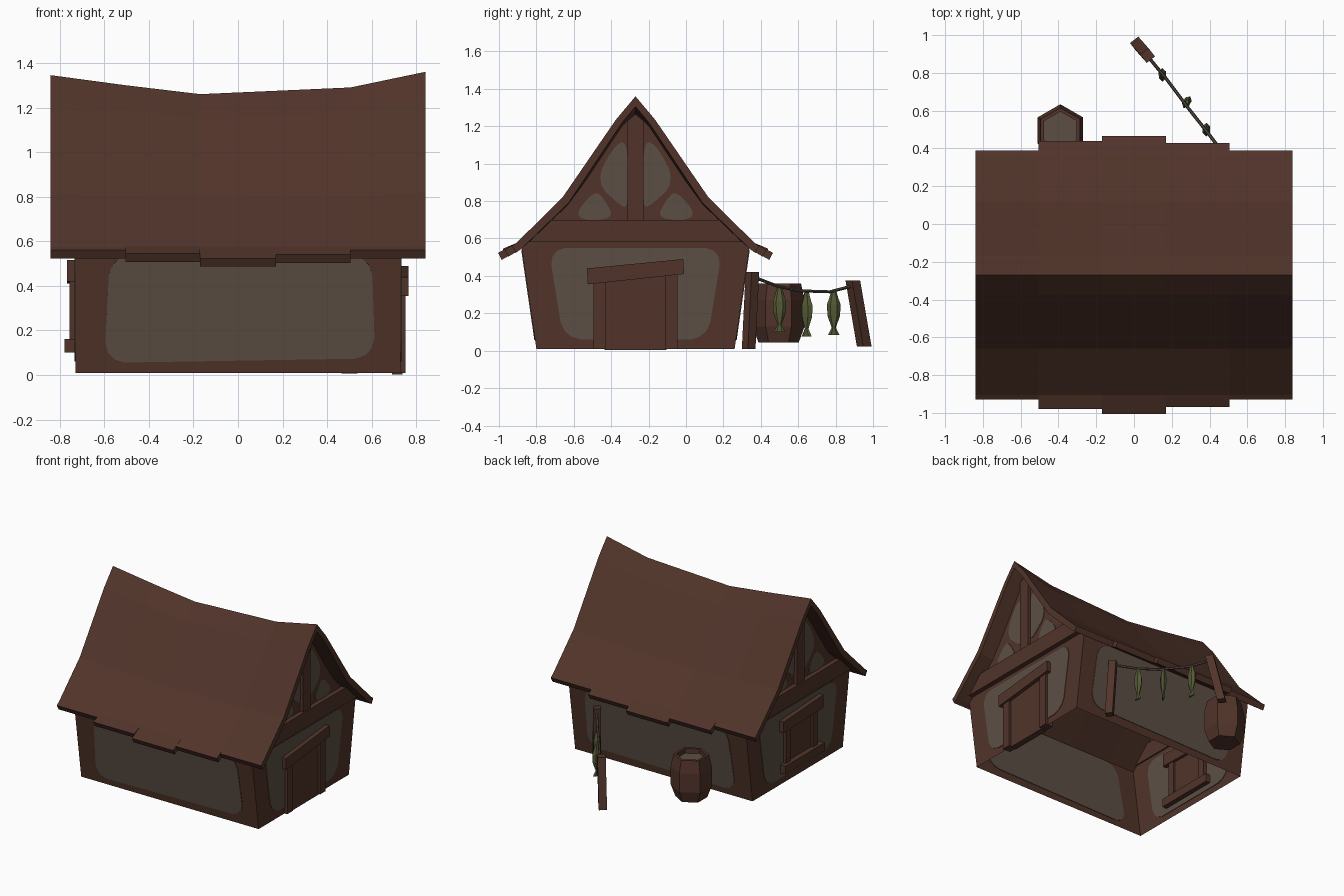
import bpy, bmesh, math
from mathutils import Vector

if "Cube" in bpy.data.objects:
    bpy.data.objects.remove(bpy.data.objects["Cube"])

YC = -0.27      # ridge line of the house in y
WX = 0.73       # half length of the walls


def mat(name, col):
    m = bpy.data.materials.new(name)
    m.diffuse_color = (*col, 1)
    m.use_nodes = True
    m.node_tree.nodes["Principled BSDF"].inputs["Base Color"].default_value = m.diffuse_color
    return m


WOOD = mat("brown wood", (0.082, 0.034, 0.023))
PLASTER = mat("grey plaster", (0.108, 0.078, 0.060))
FISH = mat("olive fish", (0.090, 0.100, 0.036))
ROPE = mat("grey rope", (0.090, 0.066, 0.052))


def make(name, verts, faces, *mats, fix=True):
    me = bpy.data.meshes.new(name)
    me.from_pydata([tuple(v) for v in verts], [], faces)
    for m in mats:
        me.materials.append(m)
    bm = bmesh.new()
    bm.from_mesh(me)
    bmesh.ops.remove_doubles(bm, verts=bm.verts, dist=1e-5)
    if fix:
        bmesh.ops.recalc_face_normals(bm, faces=bm.faces)
    bm.to_mesh(me)
    bm.free()
    ob = bpy.data.objects.new(name, me)
    bpy.context.collection.objects.link(ob)
    return ob


def prism(name, pts, off, m):
    """Extrude a 3D outline along a vector."""
    n, off = len(pts), Vector(off)
    v = [Vector(p) for p in pts]
    v += [p + off for p in v]
    f = [list(range(n)), list(range(n, 2 * n))[::-1]]
    f += [[i, (i + 1) % n, (i + 1) % n + n, i + n] for i in range(n)]
    return make(name, v, f, m)


def box(name, x0, x1, y0, y1, z0, z1, m=WOOD):
    return prism(name, [(x0, y0, z0), (x0, y1, z0), (x0, y1, z1), (x0, y0, z1)],
                 (x1 - x0, 0, 0), m)


def loft(name, rings, m):
    """Join equal-sized rings of points and cap both ends."""
    n = len(rings[0])
    v = [p for r in rings for p in r]
    f = [[k * n + i, k * n + (i + 1) % n, (k + 1) * n + (i + 1) % n, (k + 1) * n + i]
         for k in range(len(rings) - 1) for i in range(n)]
    f += [list(range(n))[::-1], list(range(len(v) - n, len(v)))]
    return make(name, v, f, *(m if isinstance(m, list) else [m]))


def rounded(pts, times=2):
    """Cut the corners of an outline so that it looks rounded."""
    for k in range(times):
        out = []
        for i, p in enumerate(pts):
            a, p, b = Vector(pts[i - 1]), Vector(p), Vector(pts[(i + 1) % len(pts)])
            for q in (a, b):
                d = q - p
                out.append(p + d * min(0.25, (0.06 if k == 0 else 0.03) / max(d.length, 1e-6)))
        pts = out
    return pts


# Roof: sagging slab in five strips with stepped eaves
XS = [-0.84, -0.505, -0.17, 0.17, 0.505, 0.84]
RIDGE = [1.345, 1.30, 1.26, 1.275, 1.29, 1.36]
EAVE = [(0.66, 0.56), (0.71, 0.545), (0.735, 0.523), (0.70, 0.54), (0.66, 0.56)]
TOP = [(0, 1.36), (0.105, 1.235), (0.39, 0.82), (0.635, 0.578)]
BOT = [(0, 1.305), (0.075, 1.215), (0.358, 0.79), (0.61, 0.545)]
verts, faces = [], []
for s in (-1, 1):
    for k, (ey, ez) in enumerate(EAVE):
        b = len(verts)
        for j in (k, k + 1):
            for prof in (TOP + [(ey, ez)], BOT + [(ey - 0.02, ez - 0.037)]):
                for y, z in prof:
                    z -= (1.36 - RIDGE[j]) * max(0, (z - 0.56) / 0.8)
                    verts.append((XS[j], YC + s * y, z))
        for i in range(4):
            faces.append([b + i, b + i + 1, b + i + 11, b + i + 10])
            faces.append([b + i + 5, b + i + 6, b + i + 16, b + i + 15])
            if k == 0 or i == 3:
                faces.append([b + i, b + i + 1, b + i + 6, b + i + 5])
            if k == 4 or i == 3:
                faces.append([b + i + 10, b + i + 11, b + i + 16, b + i + 15])
        faces.append([b + 4, b + 9, b + 19, b + 14])
make("roof", verts, faces, WOOD)


# Walls: thin open shell, leaning outwards at front and back
def side(s, x, z):
    return Vector((x, YC + s * (0.53 + 0.08 * (z - 0.01) / 0.55), z))


half = [(0.53, 0.01), (0.61, 0.56), (0.36, 0.785), (0.08, 1.20)]
gable = half + [(0, 1.265)] + [(-y, z) for y, z in half[::-1]]
verts, faces = [], []
for x in (-WX, WX):
    faces.append(list(range(len(verts), len(verts) + 9)))
    verts += [(x, YC + y, z) for y, z in gable]
faces += [[0, 1, 10, 9], [8, 7, 16, 17]]
make("walls", verts, faces, WOOD)

# Plaster panels, showing on both sides of the walls
for s, nm in ((-1, "front"), (1, "back")):
    outline = rounded([(-0.60, 0.055), (0.615, 0.075), (0.60, 0.54), (-0.575, 0.54)])
    n = Vector((0, s * 0.99, -0.14)) * 0.008
    prism(nm + "_plaster", [side(s, x, z) - n / 2 for x, z in outline], n, PLASTER)

LOWER = [(-0.385, 0.06), (0.385, 0.06), (0.465, 0.55), (-0.465, 0.55)]
UPPER = [(-0.215, 0.90), (-0.12, 1.09), (-0.045, 1.13), (-0.04, 0.77), (-0.075, 0.77)]
CORNER = [(-0.345, 0.70), (-0.22, 0.86), (-0.165, 0.81), (-0.11, 0.70)]
for sx, nm in ((-1, "left"), (1, "right")):
    panels = [LOWER] + [[(m * y, z) for y, z in p] for p in (UPPER, CORNER) for m in (-1, 1)]
    for p in panels:
        prism(nm + "_gable_plaster", [(sx * WX - 0.004, YC + y, z) for y, z in rounded(p)],
              (0.008, 0, 0), PLASTER)
    # Gable timbers
    prism(nm + "_gable_beam", [(sx * 0.72, YC + y, z) for y, z in
                               [(-0.60, 0.58), (0.60, 0.58), (0.47, 0.70), (-0.47, 0.70)]],
          (sx * 0.045, 0, 0), WOOD)
    prism(nm + "_gable_post", [(sx * 0.72, YC + y, z) for y, z in
                               [(-0.043, 0.70), (0.043, 0.70), (0.043, 1.23), (0, 1.265), (-0.043, 1.23)]],
          (sx * 0.035, 0, 0), WOOD)

# Door on the right gable
box("door", 0.69, 0.737, -0.435, -0.105, 0.003, 0.41)
box("door_post", 0.69, 0.752, -0.495, -0.43, 0.01, 0.38)
box("door_post", 0.69, 0.752, -0.11, -0.045, 0.01, 0.42)
prism("door_lintel", [(0.69, -0.525, 0.355), (0.69, -0.01, 0.41), (0.69, -0.015, 0.49), (0.69, -0.53, 0.44)],
      (0.075, 0, 0), WOOD)

# Window on the left gable
box("window_shutter", -0.74, -0.715, -0.44, -0.13, 0.13, 0.46)
for y in (-0.47, -0.15):
    box("window_post", -0.755, -0.70, y, y + 0.055, 0.13, 0.45)
box("window_sill", -0.778, -0.69, -0.52, -0.06, 0.10, 0.162)
prism("window_lintel", [(-0.768, -0.52, 0.42), (-0.768, -0.05, 0.41), (-0.768, -0.05, 0.49), (-0.768, -0.52, 0.515)],
      (0.075, 0, 0), WOOD)

# Barrel with six sides and a sunken filling
rings = [[(-0.39 + r * math.cos(math.radians(30 + 60 * i)), 0.495 + r * math.sin(math.radians(30 + 60 * i)), z)
          for i in range(6)]
         for z, r in ((0.045, 0.108), (0.13, 0.139), (0.27, 0.139), (0.36, 0.12), (0.36, 0.10), (0.325, 0.10))]
barrel = loft("barrel", rings, [WOOD, PLASTER])
for f in barrel.data.polygons:
    if len(f.vertices) == 6 and f.center.z > 0.3:
        f.material_index = 1

# Drying line: two leaning posts
U = Vector((-0.62, 0.78, 0))
V = Vector((0.78, 0.62, 0))


def line_post(p0, p1, w):
    rings = [[Vector(p) + U * a * w + V * b * w for a, b in ((-1, -1), (1, -1), (1, 1), (-1, 1))]
             for p in (p0, p1)]
    loft("drying_post", rings, WOOD)


line_post((0.50, 0.335, 0.008), (0.485, 0.355, 0.42), 0.026)
line_post((0.018, 0.953, 0.022), (0.072, 0.892, 0.375), 0.028)

# Sagging rope
path = [(0.465, 0.385, 0.385), (0.385, 0.49, 0.345), (0.29, 0.61, 0.32), (0.17, 0.77, 0.315), (0.075, 0.885, 0.345)]
rings = [[Vector(p) + V * 0.009 * math.cos(a) + Vector((0, 0, 0.009 * math.sin(a)))
          for a in (math.pi * i / 3 for i in range(6))] for p in path]
loft("rope", rings, ROPE)

# Three hanging fish: body narrowing to a flared tail
SHAPE = [(0, 0.014, 0.010), (-0.035, 0.024, 0.015), (-0.07, 0.036, 0.022), (-0.13, 0.034, 0.020),
         (-0.195, 0.011, 0.010), (-0.235, 0.031, 0.007)]
for x, y, z, turn in ((0.383, 0.50, 0.335, 90), (0.28, 0.645, 0.312, 60), (0.15, 0.79, 0.318, 92)):
    t = math.radians(turn)
    a, b = Vector((math.cos(t), math.sin(t), 0)), Vector((-math.sin(t), math.cos(t), 0))
    rings = [[Vector((x, y, z + dz)) + a * w * math.cos(k) + b * d * math.sin(k)
              for k in (math.pi * i / 3 for i in range(6))] for dz, w, d in SHAPE]
    loft("hanging_fish", rings, FISH)
